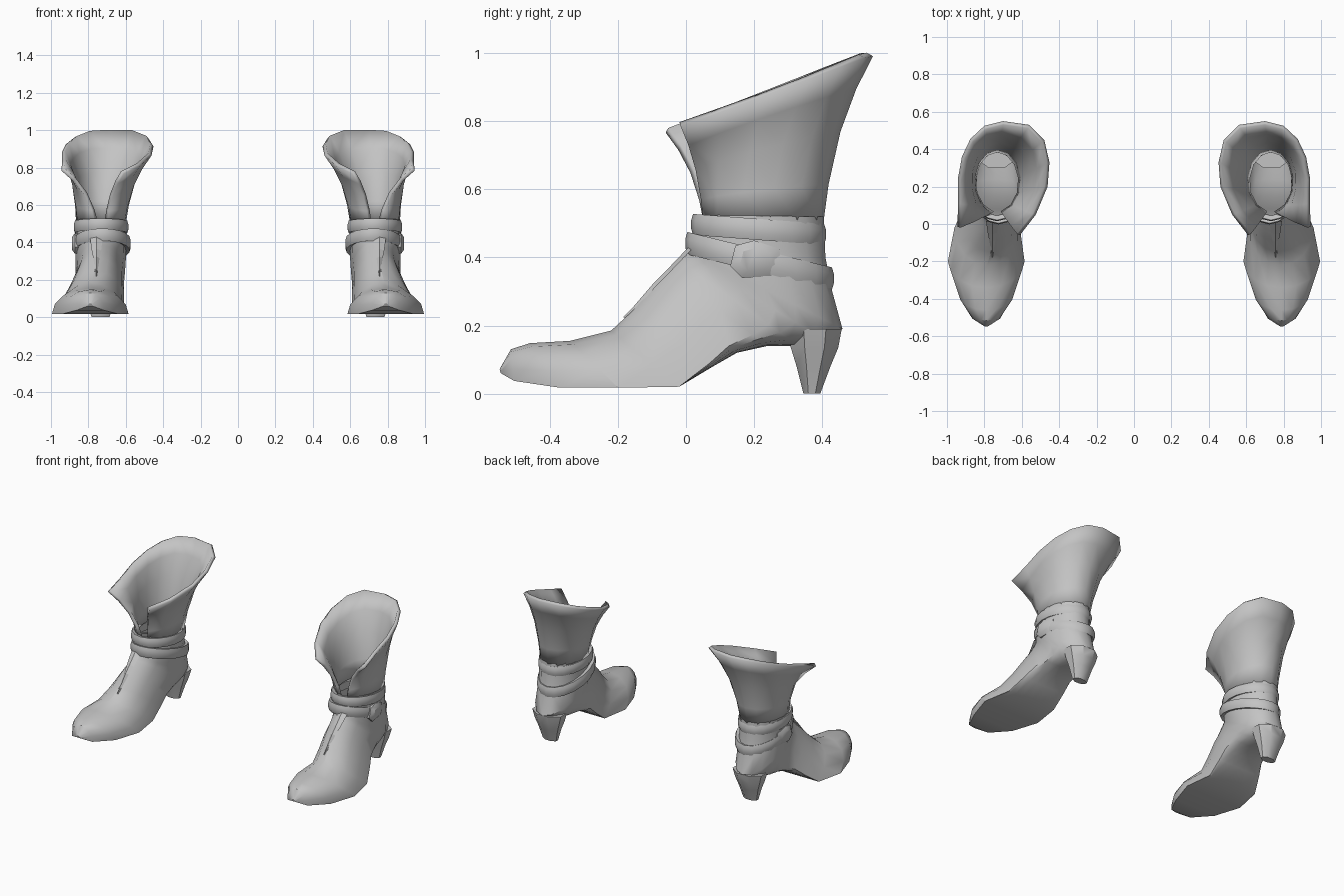
import bpy, bmesh, math

if "Cube" in bpy.data.objects:
    bpy.data.objects.remove(bpy.data.objects["Cube"])

leather = bpy.data.materials.new("grey leather")
leather.diffuse_color = (0.55, 0.55, 0.55, 1)
leather.use_nodes = True
leather.node_tree.nodes["Principled BSDF"].inputs["Base Color"].default_value = leather.diffuse_color


def finish(name, bm, fix=True, thickness=0, angle=35):
    """Turn a bmesh into a smooth part, mirrored for the second boot."""
    if fix:
        bmesh.ops.recalc_face_normals(bm, faces=bm.faces)
    mesh = bpy.data.meshes.new(name)
    bm.to_mesh(mesh)
    bm.free()
    mesh.materials.append(leather)
    ob = bpy.data.objects.new(name, mesh)
    bpy.context.collection.objects.link(ob)
    bpy.ops.object.select_all(action='DESELECT')
    ob.select_set(True)
    bpy.context.view_layer.objects.active = ob
    bpy.ops.object.shade_smooth_by_angle(angle=math.radians(angle))
    if thickness:
        s = ob.modifiers.new("thickness", 'SOLIDIFY')
        s.thickness, s.offset = thickness, -1
    m = ob.modifiers.new("pair", 'MIRROR')
    m.use_axis[0] = True
    m.use_mirror_merge = False
    return ob


def loft(rings, closed=True, cap_start=False, cap_end=False, wrap=False):
    bm = bmesh.new()
    vs = [[bm.verts.new(p) for p in r] for r in rings]
    n, k = len(vs[0]), len(vs)
    for i in range(k if wrap else k - 1):
        a, b = vs[i], vs[(i + 1) % k]
        for j in range(n if closed else n - 1):
            q = (j + 1) % n
            bm.faces.new((a[j], b[j], b[q], a[q]))
    if cap_start:
        bm.faces.new(vs[0])
    if cap_end:
        bm.faces.new(vs[-1])
    return bm


# Foot: sections fan from the toe round to the ankle.
# bottom y, z, top y, z, half width, centre x, flatness of the sole
SECTIONS = [
    (-.545, .060, -.548, .072, .012, .79, 1),
    (-.505, .037, -.515, .130, .075, .79, 1),
    (-.37, .017, -.46, .148, .150, .79, 1),
    (-.20, .017, -.34, .155, .205, .79, 1),
    (-.02, .020, -.22, .185, .175, .785, 1),
    (.08, .080, -.15, .250, .155, .765, .9),
    (.15, .120, -.09, .320, .140, .75, .8),
    (.24, .140, -.05, .360, .132, .742, .7),
    (.33, .140, -.02, .390, .130, .738, .5),
    (.42, .150, .00, .405, .132, .736, .25),
    (.46, .190, .01, .420, .135, .735, 0),
    (.43, .300, .022, .445, .135, .735, 0),
    (.41, .400, .035, .480, .132, .735, 0),
    (.405, .520, .045, .525, .135, .735, 0),
]
N = 16
rings = []
for by, bz, ty, tz, hw, cx, flat in SECTIONS:
    ring = []
    for j in range(N):
        t = 2 * math.pi * j / N
        round_s = (1 - math.cos(t)) / 2
        flat_s = max(0, -math.cos(t))
        s = round_s + (flat_s - round_s) * flat
        ring.append((cx + hw * math.sin(t), by + (ty - by) * s, bz + (tz - bz) * s))
    rings.append(ring)
finish("foot", loft(rings, cap_start=True))

# Shaft: an ankle ellipse, open at the front, flaring to a slanted rim
RIM = [(.61, -.06), (.525, .05), (.462, .20), (.452, .33), (.48, .45), (.56, .53), (.70, .55),
       (.80, .525), (.875, .455), (.92, .36), (.942, .24), (.94, .11), (.945, -.015)]
rings = []
for rise, flare in ((0, 0), (.22, .10), (.54, .34), (.8, .66), (1, 1)):
    ring = []
    for j, (rx, ry) in enumerate(RIM):
        a = math.radians(-166 + 332 * j / 12)
        ax, ay = .732 + .135 * math.sin(a), .225 + .18 * math.cos(a)
        rz = min(.79 + .375 * ry, .992)
        ring.append((ax + (rx - ax) * flare, ay + (ry - ay) * flare, .51 + (rz - .51) * rise))
    rings.append(ring)
finish("shaft", loft(rings, closed=False), fix=False, thickness=.022)

# Heel: tapered block
rings = []
for z, y0, y1, rx in ((.19, .30, .458, .105), (.135, .308, .448, .09),
                      (.08, .325, .425, .07), (0, .345, .395, .048)):
    rings.append([(.735 + rx * math.sin(math.pi * (j + .5) / 4) * 1.08,
                   (y0 + y1) / 2 + (y1 - y0) / 2 * math.cos(math.pi * (j + .5) / 4) * 1.08, z)
                  for j in range(8)])
finish("heel", loft(rings, cap_start=True, cap_end=True))


# Ankle straps: rounded bands on tilted loops
def strap(name, cx, rx, y0, y1, z_front, z_back, height):
    cy, ry = (y0 + y1) / 2, (y1 - y0) / 2
    profile = [(-.03, -.4), (-.006, -.5), (0, -.2), (0, .2), (-.006, .5), (-.03, .4)]
    rings = []
    for j in range(18):
        a = 2 * math.pi * j / 18
        f = (1 + math.cos(a)) / 2
        rings.append([(cx + (rx + d) * math.sin(a), cy + (ry + d) * math.cos(a),
                       z_front + (z_back - z_front) * f + h * height) for d, h in profile])
    finish(name, loft(rings, wrap=True), angle=40)


strap("upper_strap", .732, .148, .015, .412, .497, .468, .062)
strap("lower_strap", .725, .153, -.002, .435, .442, .338, .066)

# Buckle: faceted knob on the outer side of the lower strap
OUTLINE = [(.13, .375), (.145, .435), (.20, .45), (.275, .425), (.28, .375), (.25, .345), (.165, .34)]
rings = []
for x, k in ((.845, 1), (.872, 1), (.888, .6)):
    rings.append([(x - .10 * max(0, y - .2), .205 + (y - .205) * k, .393 + (z - .393) * k)
                  for y, z in OUTLINE])
finish("buckle", loft(rings, cap_start=True, cap_end=True))

# Front seam: slim folded wedge running down the instep
bm = bmesh.new()
rows = []
for y, z, w in ((.012, .425, .034), (-.05, .36, .025), (-.09, .32, .017), (-.15, .25, .006), (-.18, .22, .001)):
    rows.append([bm.verts.new((.757 + dx, y - d, z + d)) for dx, d in ((-w, -.003), (0, .005), (w, -.003))])
for a, b in zip(rows, rows[1:]):
    for j in range(2):
        bm.faces.new((a[j], b[j], b[j + 1], a[j + 1]))
finish("front_seam", bm, fix=False, angle=5)
